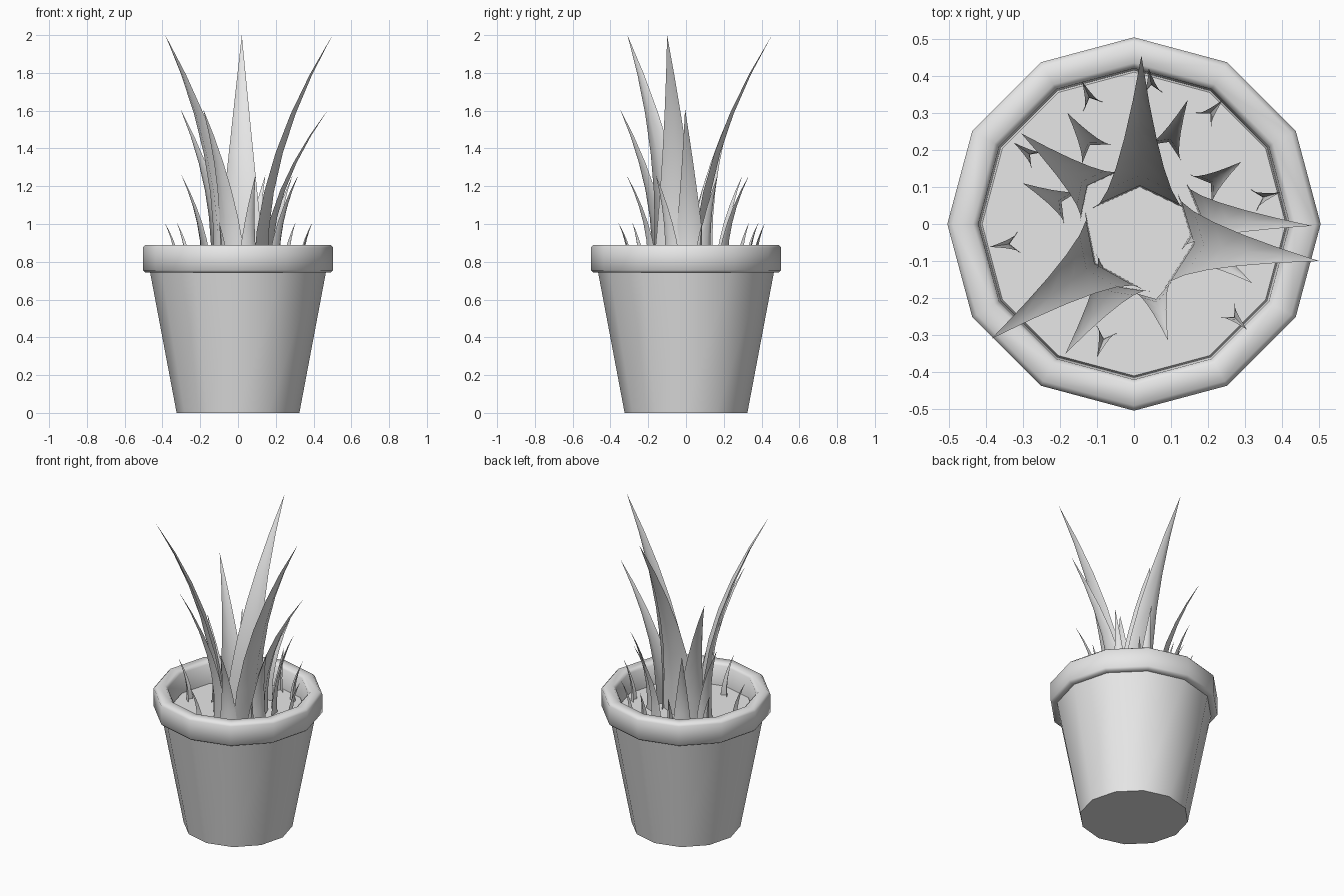
import bpy, bmesh, math
from mathutils import Vector

if "Cube" in bpy.data.objects:
    bpy.data.objects.remove(bpy.data.objects["Cube"])

SIDES, SOIL_Z = 12, 0.75
grey = bpy.data.materials.new("plain grey")
grey.diffuse_color = (0.8, 0.8, 0.8, 1)
grey.use_nodes = True
grey.node_tree.nodes["Principled BSDF"].inputs["Base Color"].default_value = grey.diffuse_color


def finish(name, bm, angle):
    me = bpy.data.meshes.new(name)
    bm.to_mesh(me)
    bm.free()
    ob = bpy.data.objects.new(name, me)
    bpy.context.collection.objects.link(ob)
    me.materials.append(grey)
    bpy.ops.object.select_all(action='DESELECT')
    ob.select_set(True)
    bpy.context.view_layer.objects.active = ob
    bpy.ops.object.shade_smooth_by_angle(angle=math.radians(angle))
    return ob


def lathe(name, profile, cap_first=False, cap_last=False):
    bm = bmesh.new()
    rings = [[bm.verts.new((r * math.cos(2 * math.pi * i / SIDES),
                            r * math.sin(2 * math.pi * i / SIDES), z))
              for i in range(SIDES)] for r, z in profile]
    for a, b in zip(rings, rings[1:]):
        for i in range(SIDES):
            j = (i + 1) % SIDES
            bm.faces.new((a[i], a[j], b[j], b[i]))
    if cap_first:
        bm.faces.new(rings[0][::-1])
    if cap_last:
        bm.faces.new(rings[-1])
    finish(name, bm, 50)


# Pot body with thick rounded rim, and soil disc
lathe("pot", [(0.325, 0), (0.465, 0.742), (0.49, 0.742), (0.504, 0.755), (0.504, 0.875),
              (0.49, 0.89), (0.435, 0.89), (0.42, 0.875), (0.415, SOIL_Z - 0.01)], cap_first=True)
lathe("soil", [(0.415, SOIL_Z - 0.01), (0.41, SOIL_Z)], cap_last=True)


# Leaf: V-shaped blade, open side inwards, curving outwards to a point
def leaf(name, base, tip, top, width, depth, steps=6):
    base, tip = Vector(base), Vector(tip)
    out = (tip - base).normalized()
    side = Vector((-out.y, out.x))
    bm = bmesh.new()
    rows = []
    for k in range(steps):
        t = k / steps
        c = base.lerp(tip, t ** 1.9)
        w = width / 2 * (1 - t)
        z = SOIL_Z + (top - SOIL_Z) * t
        pts = (c + side * w, c + out * depth * (1 - t), c - side * w)
        rows.append([bm.verts.new((p.x, p.y, z)) for p in pts])
    for a, b in zip(rows, rows[1:]):
        for i in (0, 1):
            bm.faces.new((a[i + 1], a[i], b[i], b[i + 1]))
    end = bm.verts.new((tip.x, tip.y, top))
    for i in (0, 1):
        bm.faces.new((rows[-1][i + 1], rows[-1][i], end))
    finish(name, bm, 80)


# Each size: top height, base width, fold depth, then (base, tip) pairs
sizes = {
    "tall_leaf": (2.0, 0.26, 0.06, [
        ((0.015, 0.04), (0.02, 0.455)), ((-0.055, -0.07), (-0.385, -0.31)),
        ((0.10, -0.045), (0.5, -0.10))]),
    "medium_leaf": (1.61, 0.18, 0.045, [
        ((-0.09, 0.075), (-0.305, 0.245)), ((0.135, 0.02), (0.48, -0.005)),
        ((-0.03, -0.13), (-0.185, -0.35))]),
    "short_leaf": (1.26, 0.11, 0.035, [
        ((-0.165, 0.045), (-0.30, 0.11)), ((-0.10, 0.185), (-0.18, 0.30)),
        ((0.08, 0.19), (0.145, 0.335)), ((0.18, 0.09), (0.29, 0.168)),
        ((0.19, -0.07), (0.32, -0.16)), ((0.05, -0.17), (0.092, -0.315))]),
    "sprout": (1.01, 0.06, 0.028, [
        ((-0.31, -0.05), (-0.39, -0.062)), ((-0.26, 0.172), (-0.325, 0.22)),
        ((-0.11, 0.317), (-0.14, 0.385)), ((0.05, 0.35), (0.04, 0.42)),
        ((0.188, 0.28), (0.24, 0.335)), ((0.323, 0.065), (0.395, 0.085)),
        ((0.252, -0.233), (0.305, -0.285)), ((-0.073, -0.285), (-0.10, -0.36))]),
}
for name, (top, width, depth, spots) in sizes.items():
    for n, (base, tip) in enumerate(spots, 1):
        leaf(f"{name}_{n}", base, tip, top, width, depth)
